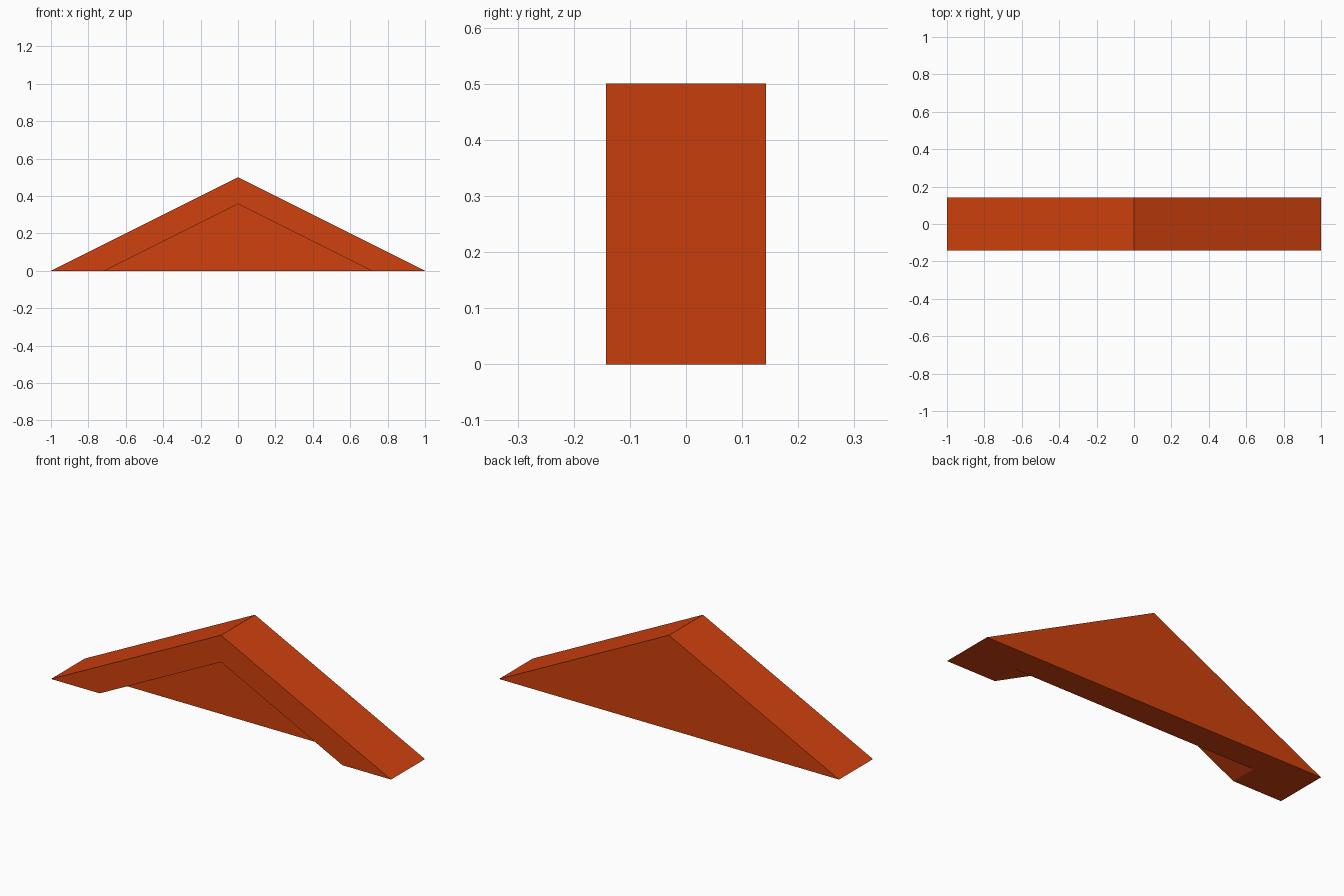
import bpy
import bmesh

cube = bpy.data.objects.get("Cube")
if cube:
    bpy.data.objects.remove(cube, do_unlink=True)

HALF_WIDTH = 1.0
HEIGHT = 0.5
DEPTH = 0.285
INNER = 0.714          # size of the recess relative to the gable

orange = bpy.data.materials.new("burnt orange")
colour = (0.62, 0.052, 0.004, 1)
orange.use_nodes = True
orange.diffuse_color = colour
orange.node_tree.nodes["Principled BSDF"].inputs["Base Color"].default_value = colour


def prism(name, profile, y0, y1):
    """Extrude an x-z profile from y0 to y1."""
    bm = bmesh.new()
    face = bm.faces.new([bm.verts.new((x, y0, z)) for x, z in profile])
    ext = bmesh.ops.extrude_face_region(bm, geom=[face])
    moved = [v for v in ext["geom"] if isinstance(v, bmesh.types.BMVert)]
    bmesh.ops.translate(bm, verts=moved, vec=(0, y1 - y0, 0))
    bmesh.ops.recalc_face_normals(bm, faces=bm.faces)
    mesh = bpy.data.meshes.new(name)
    bm.to_mesh(mesh)
    bm.free()
    mesh.materials.append(orange)
    obj = bpy.data.objects.new(name, mesh)
    bpy.context.collection.objects.link(obj)
    return obj


# Solid triangular gable
gable = prism("roof_gable",
              [(-HALF_WIDTH, 0), (HALF_WIDTH, 0), (0, HEIGHT)],
              -DEPTH / 2, DEPTH / 2)

# Triangular recess, open at the front and bottom, half the depth
w, h = HALF_WIDTH * INNER, HEIGHT * INNER
drop = 0.1
spread = w * (h + drop) / h
recess = prism("recess_cutter",
               [(-spread, -drop), (spread, -drop), (0, h)],
               -DEPTH, 0)
recess.hide_render = True

cut = gable.modifiers.new("recess", "BOOLEAN")
cut.operation = "DIFFERENCE"
cut.solver = "EXACT"
cut.object = recess
bpy.context.view_layer.objects.active = gable
bpy.ops.object.modifier_apply(modifier=cut.name)
bpy.data.objects.remove(recess, do_unlink=True)
